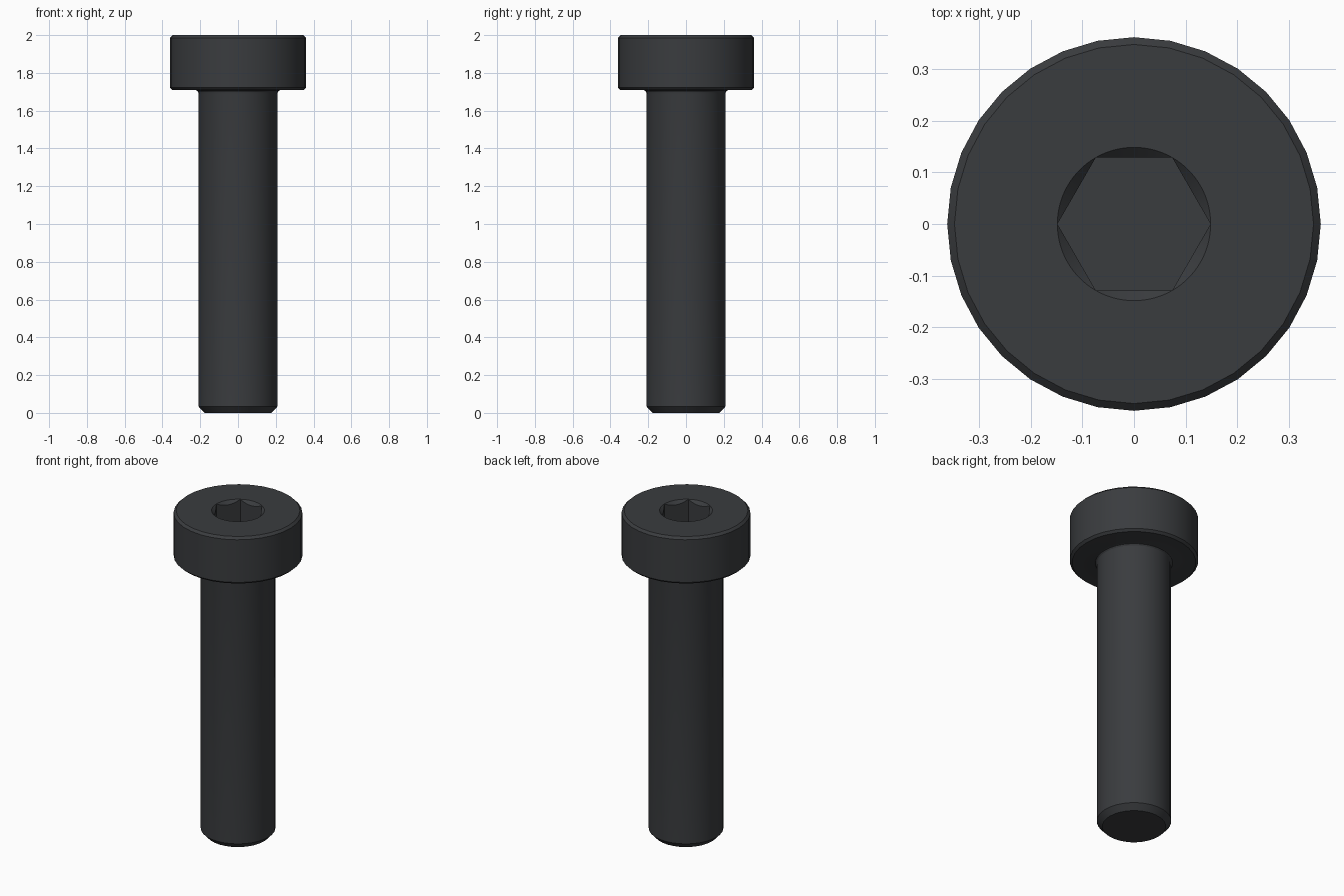
import bpy, bmesh, math

if "Cube" in bpy.data.objects:
    bpy.data.objects.remove(bpy.data.objects["Cube"])


def lathe(name, profile, sides):
    """Closed solid of revolution from (radius, z) points, listed bottom to top."""
    bm = bmesh.new()
    rings = []
    for r, z in profile:
        rings.append([bm.verts.new((r * math.cos(2 * math.pi * i / sides),
                                    r * math.sin(2 * math.pi * i / sides), z))
                      for i in range(sides)])
    for low, high in zip(rings, rings[1:]):
        for i in range(sides):
            j = (i + 1) % sides
            bm.faces.new((low[i], low[j], high[j], high[i]))
    bm.faces.new(rings[0][::-1])
    bm.faces.new(rings[-1])
    mesh = bpy.data.meshes.new(name)
    bm.to_mesh(mesh)
    bm.free()
    obj = bpy.data.objects.new(name, mesh)
    bpy.context.collection.objects.link(obj)
    return obj


def cut(target, cutter):
    mod = target.modifiers.new(cutter.name, 'BOOLEAN')
    mod.operation = 'DIFFERENCE'
    mod.solver = 'EXACT'
    mod.object = cutter
    cutter.hide_render = True
    cutter.hide_set(True)


# Shank with chamfered tip, small fillet under the head, chamfered head
bolt = lathe("cap_screw", [
    (0.178, 0.0), (0.209, 0.034), (0.209, 1.688), (0.211, 1.698),
    (0.217, 1.706), (0.226, 1.709), (0.347, 1.709), (0.361, 1.722),
    (0.361, 1.986), (0.347, 2.0)], 32)

# Hex socket and its conical lead-in
cut(bolt, lathe("hex_cutter", [(0.148, 1.84), (0.148, 2.1)], 6))
cut(bolt, lathe("lead_in_cutter", [(0.1082, 1.96), (0.1482, 2.0), (0.1582, 2.01)], 96))

# Blackened steel
steel = bpy.data.materials.new("black_steel")
steel.diffuse_color = (0.042, 0.045, 0.049, 1)
steel.use_nodes = True
steel.node_tree.nodes["Principled BSDF"].inputs["Base Color"].default_value = steel.diffuse_color
bolt.data.materials.append(steel)

bpy.ops.object.select_all(action='DESELECT')
bolt.select_set(True)
bpy.context.view_layer.objects.active = bolt
for mod in list(bolt.modifiers):
    bpy.ops.object.modifier_apply(modifier=mod.name)
bpy.ops.object.shade_smooth_by_angle(angle=math.radians(20))
